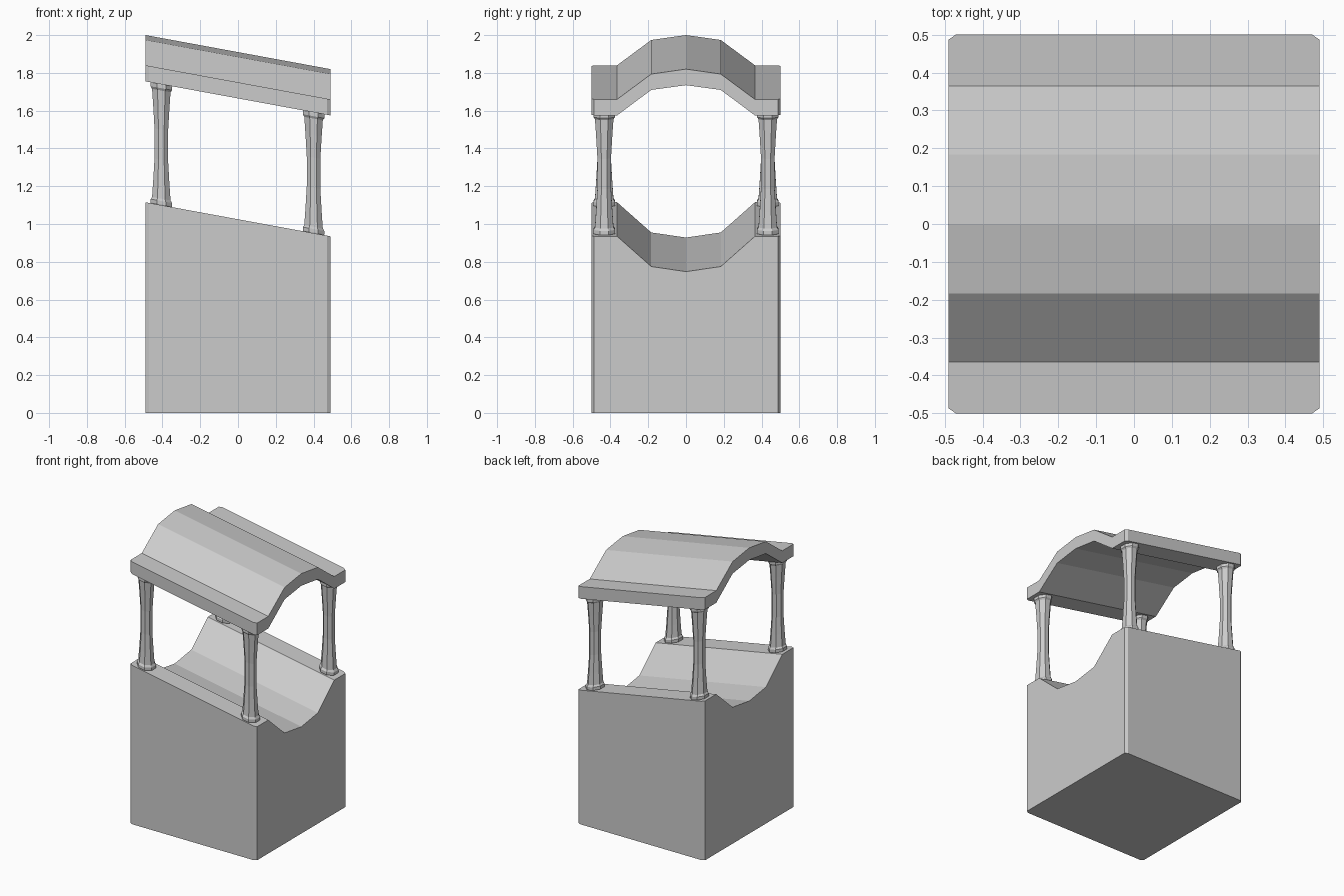
import bpy, bmesh, math

if "Cube" in bpy.data.objects:
    bpy.data.objects.remove(bpy.data.objects["Cube"])

SLOPE = -0.184            # everything is sheared to follow this fall along x


def make_object(name, bm):
    bmesh.ops.recalc_face_normals(bm, faces=bm.faces)
    me = bpy.data.meshes.new(name)
    bm.to_mesh(me)
    bm.free()
    ob = bpy.data.objects.new(name, me)
    bpy.context.collection.objects.link(ob)
    return ob


def skin(bm, rings):
    """Join closed rings of points with quads and cap both ends."""
    loops = [[bm.verts.new(p) for p in ring] for ring in rings]
    n = len(loops[0])
    for a, b in zip(loops, loops[1:]):
        for i in range(n):
            j = (i + 1) % n
            bm.faces.new((a[i], a[j], b[j], b[i]))
    bm.faces.new(loops[0])
    bm.faces.new(loops[-1][::-1])


def mirror_profile(half):
    """Half profile from the outer edge to the centre, mirrored across y."""
    return [(-y, z) for y, z in half] + half[-2::-1]


def slab(name, top, bottom, flat_bottom=False):
    """Profile swept along x with clipped vertical corners."""
    profile = mirror_profile(top) + mirror_profile(bottom)[::-1]
    rings = []
    for x, edge in ((-0.49, 0.487), (-0.471, 0.5), (0.471, 0.5), (0.49, 0.487)):
        ring = []
        for y, z in profile:
            yy = math.copysign(edge, y) if abs(y) > 0.49 else y
            fixed = flat_bottom and z == 0
            ring.append((x, yy, z if fixed else z + SLOPE * x))
        rings.append(ring)
    bm = bmesh.new()
    skin(bm, rings)
    return make_object(name, bm)


# Base block with a scooped, sloping top
slab("base_block",
     [(0.5, 1.025), (0.365, 1.025), (0.184, 0.865), (0, 0.838)],
     [(0.5, 0), (0, 0)], flat_bottom=True)

# Arched roof slab
slab("arched_roof",
     [(0.5, 1.75), (0.365, 1.75), (0.184, 1.884), (0, 1.91)],
     [(0.5, 1.665), (0.365, 1.665), (0.184, 1.8), (0, 1.825)])

# Octagonal waisted columns: (half width, height above base)
COLUMN = [(0.054, -0.004), (0.057, 0.004), (0.057, 0.022), (0.049, 0.034),
          (0.043, 0.12), (0.036, 0.24), (0.036, 0.40), (0.043, 0.52),
          (0.049, 0.607), (0.057, 0.619), (0.057, 0.637), (0.054, 0.645)]


def column(name, cx, cy):
    rings = []
    for half, h in COLUMN:
        r = half / math.cos(math.pi / 8)
        ring = []
        for k in range(8):
            a = math.pi / 8 + k * math.pi / 4
            x = cx + r * math.cos(a)
            ring.append((x, cy + r * math.sin(a), 1.025 + h + SLOPE * x))
        rings.append(ring)
    bm = bmesh.new()
    skin(bm, rings)
    return make_object(name, bm)


for side_x, cx in (("left", -0.406), ("right", 0.4)):
    for side_y, cy in (("front", -0.433), ("back", 0.433)):
        column(f"{side_y}_{side_x}_column", cx, cy)
